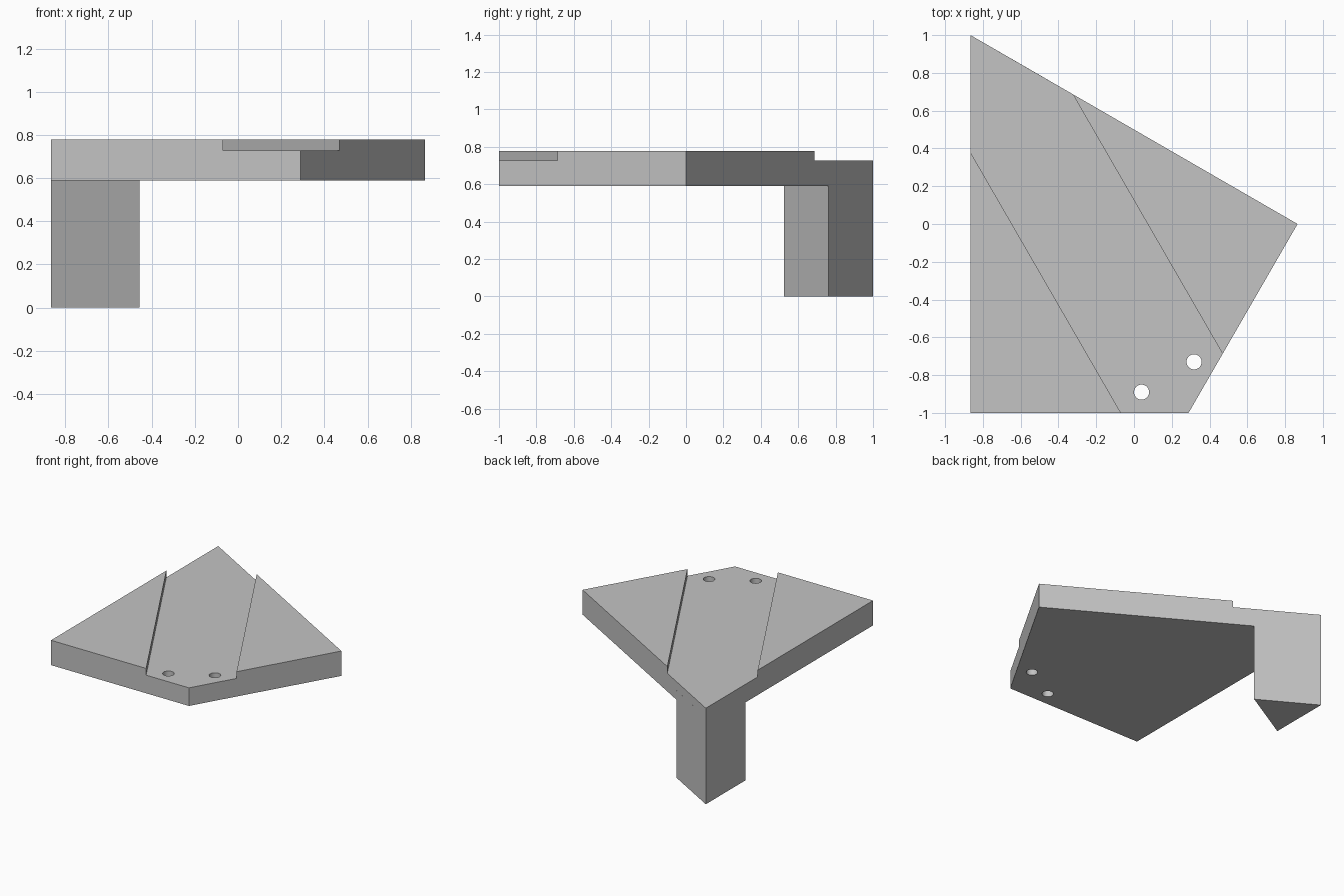
import bpy
import bmesh
from math import radians
from mathutils import Matrix, Vector

default = bpy.data.objects.get("Cube")
if default:
    bpy.data.objects.remove(default, do_unlink=True)

TOP, GROOVE, UNDER = 0.778, 0.727, 0.59
W = 0.866  # half width of the plate

grey = bpy.data.materials.new("plain grey")
grey.use_nodes = True
colour = (0.55, 0.55, 0.55, 1)
grey.diffuse_color = colour
grey.node_tree.nodes["Principled BSDF"].inputs["Base Color"].default_value = colour


def finish(name, bm):
    bmesh.ops.recalc_face_normals(bm, faces=bm.faces)
    mesh = bpy.data.meshes.new(name)
    bm.to_mesh(mesh)
    bm.free()
    mesh.materials.append(grey)
    obj = bpy.data.objects.new(name, mesh)
    bpy.context.collection.objects.link(obj)
    return obj


def prism(name, outline, z0, z1):
    """Extrude a flat outline upwards from z0 to z1."""
    bm = bmesh.new()
    base = bm.faces.new([bm.verts.new((x, y, z0)) for x, y in outline])
    top = bmesh.ops.extrude_face_region(bm, geom=[base])["geom"]
    verts = [v for v in top if isinstance(v, bmesh.types.BMVert)]
    bmesh.ops.translate(bm, verts=verts, vec=(0, 0, z1 - z0))
    return finish(name, bm)


def cylinder(name, x, y, radius):
    bm = bmesh.new()
    bmesh.ops.create_cone(bm, cap_ends=True, segments=40, radius1=radius,
                          radius2=radius, depth=1,
                          matrix=Matrix.Translation((x, y, TOP)))
    return finish(name, bm)


def combine(target, tool, operation):
    """Apply a boolean and discard the tool."""
    tool.hide_render = True
    mod = target.modifiers.new(operation.title(), "BOOLEAN")
    mod.operation, mod.solver, mod.object = operation, "EXACT", tool
    bpy.context.view_layer.objects.active = target
    bpy.ops.object.modifier_apply(modifier=mod.name)
    bpy.data.objects.remove(tool, do_unlink=True)


# Four-sided plate
plate = prism("bracket_plate", [(-W, 1), (-W, -1), (0.289, -1), (W, 0)], UNDER, TOP)

# Triangular leg under the back corner, fused into the plate
leg = prism("leg", [(-W, 1), (-W, 0.525), (-0.455, 0.763)], 0, 0.66)
combine(plate, leg, "UNION")

# Shallow diagonal channel, running past both ends of the plate
left_edge, right_edge = Vector((-W, 0.38)), Vector((-0.325, 0.688))
along = Vector((0.5, -W))
channel = prism("channel_cutter",
                [left_edge - along, left_edge + along * 3,
                 right_edge + along * 3, right_edge - along], GROOVE, 1)
combine(plate, channel, "DIFFERENCE")

# Two screw holes at the front end of the channel
for x, y in [(0.04, -0.89), (0.318, -0.73)]:
    combine(plate, cylinder("hole_cutter", x, y, 0.04), "DIFFERENCE")

# Smooth hole walls, sharp everywhere else
bpy.ops.object.select_all(action="DESELECT")
plate.select_set(True)
bpy.context.view_layer.objects.active = plate
bpy.ops.object.shade_smooth_by_angle(angle=radians(25))
